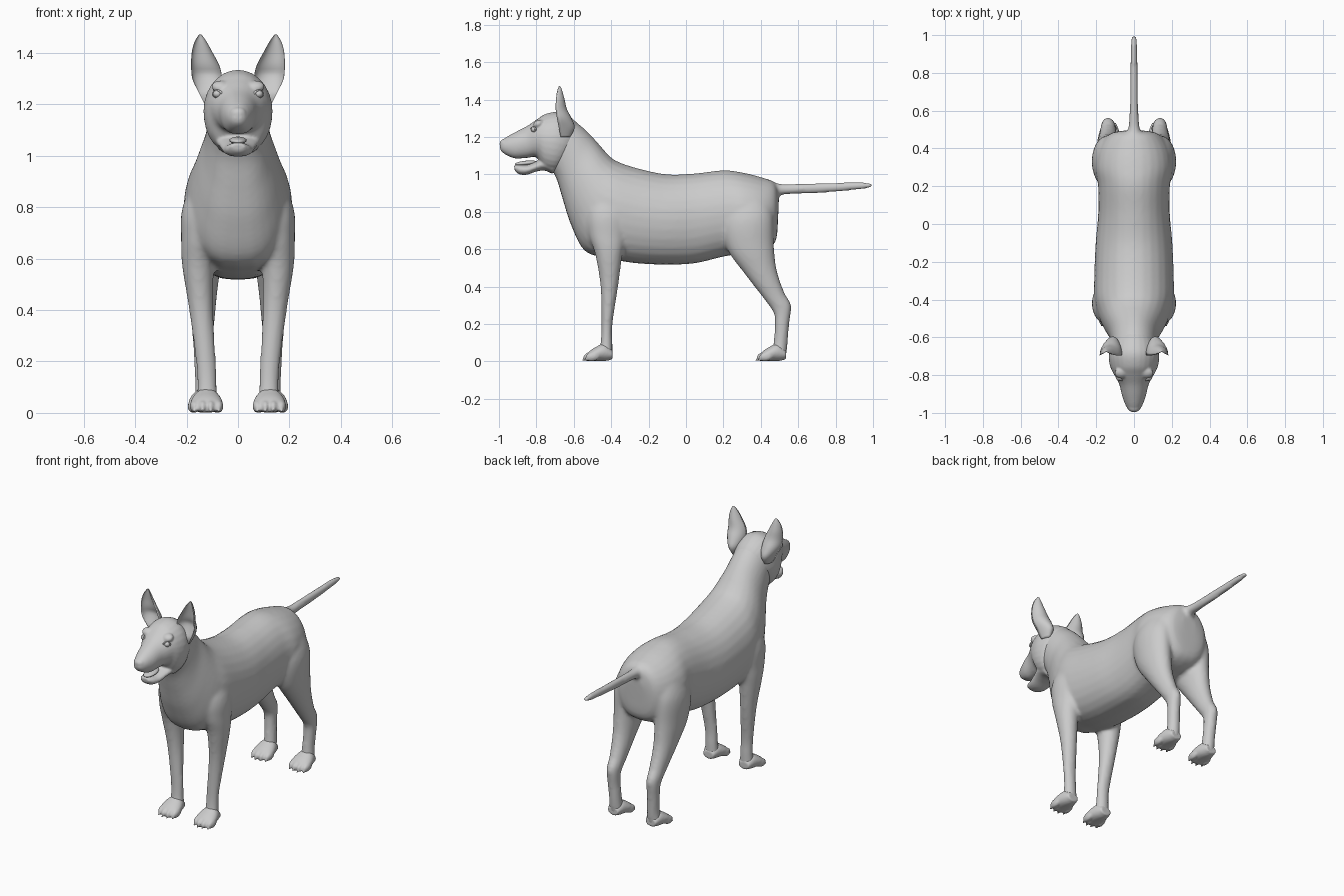
import bpy, bmesh, math
from mathutils import Vector, Matrix

coat = bpy.data.materials.new("grey_coat")
coat.diffuse_color = (0.6, 0.6, 0.6, 1)


def spline(rows, steps):
    """Catmull-Rom interpolation of the stations of a loft."""
    out = []
    for i in range(len(rows) - 1):
        p = [rows[max(0, min(len(rows) - 1, i + k))] for k in (-1, 0, 1, 2)]
        for s in range(steps):
            t = s / steps
            out.append([0.5 * (2 * b + (c - a) * t + (2 * a - 5 * b + 4 * c - d) * t * t
                        + (3 * b - a - 3 * c + d) * t ** 3) for a, b, c, d in zip(*p)])
    return out + [list(rows[-1])]


def skin(bm, rings):
    """Bridge rings of points and cap both ends."""
    vs = [[bm.verts.new(p) for p in r] for r in rings]
    n = len(vs[0])
    for a, b in zip(vs, vs[1:]):
        for i in range(n):
            bm.faces.new((a[i], a[(i + 1) % n], b[(i + 1) % n], b[i]))
    bm.faces.new(vs[0])
    bm.faces.new(vs[-1])


def loft(bm, rows, side=1, steps=5, n=28, boxy=1.0):
    """Stations: edge point A (y, z), edge point B (y, z), centre x, half width."""
    rings = []
    for ya, za, yb, zb, cx, hw in spline(rows, steps):
        ring = []
        for i in range(n):
            t = 2 * math.pi * i / n
            c, s = math.cos(t), math.sin(t)
            w = abs(s) ** (boxy if c < 0 else 1) * (1 if s > 0 else -1)
            ring.append((side * (cx + max(hw, .002) * w),
                         (ya + yb) / 2 + (ya - yb) / 2 * c, (za + zb) / 2 + (za - zb) / 2 * c))
        rings.append(ring)
    skin(bm, rings)


def ball(bm, loc, size, pitch=0):
    m = Matrix.Translation(loc) @ Matrix.Rotation(pitch, 4, 'X') @ Matrix.Diagonal((*size, 1))
    bmesh.ops.create_uvsphere(bm, u_segments=16, v_segments=10, radius=1, matrix=m)


def finish(name, bm, voxel=0, smooth=0):
    bmesh.ops.recalc_face_normals(bm, faces=bm.faces)
    me = bpy.data.meshes.new(name)
    bm.to_mesh(me)
    bm.free()
    me.materials.append(coat)
    me.shade_smooth()
    ob = bpy.data.objects.new(name, me)
    bpy.context.collection.objects.link(ob)
    if voxel:  # fuse overlapping volumes into one skin
        r = ob.modifiers.new("fuse", 'REMESH')
        r.mode, r.voxel_size, r.use_smooth_shade = 'VOXEL', voxel, True
        s = ob.modifiers.new("soften", 'SMOOTH')
        s.factor, s.iterations = 0.5, smooth
    return ob


# Torso and neck, from rump to nape
bm = bmesh.new()
loft(bm, [(.497, .88, .492, .76, 0, .05), (.475, .955, .478, .64, 0, .13),
          (.40, .985, .41, .59, 0, .185), (.30, 1.01, .30, .575, 0, .205),
          (.20, 1.022, .20, .56, 0, .19), (.05, 1.005, .05, .525, 0, .19),
          (-.10, 1.0, -.10, .517, 0, .203), (-.25, 1.03, -.27, .525, 0, .21),
          (-.37, 1.07, -.41, .55, 0, .21), (-.42, 1.11, -.54, .59, 0, .19),
          (-.46, 1.155, -.615, .73, 0, .16), (-.50, 1.20, -.66, .87, 0, .132),
          (-.545, 1.245, -.69, .97, 0, .12), (-.60, 1.29, -.72, 1.03, 0, .115)], boxy=.75)
# Tail
loft(bm, [(.42, .98, .44, .86, 0, .05), (.50, .95, .50, .888, 0, .032),
          (.60, .95, .60, .895, 0, .023), (.75, .955, .75, .902, 0, .021),
          (.92, .958, .92, .918, 0, .019), (.985, .954, .985, .928, 0, .014),
          (1.0, .947, 1.0, .936, 0, .007)])
for side in (-1, 1):
    # Front leg with shoulder
    loft(bm, [(-.49, .96, -.34, .96, .10, .05), (-.53, .80, -.31, .80, .138, .078),
              (-.52, .68, -.32, .66, .148, .073), (-.485, .57, -.34, .57, .155, .062),
              (-.457, .40, -.363, .40, .143, .047), (-.452, .20, -.393, .20, .125, .039),
              (-.457, .10, -.393, .10, .12, .038), (-.47, .03, -.393, .02, .12, .045)], side)
    # Hind leg with thigh and hock
    loft(bm, [(.22, .90, .43, .90, .10, .07), (.19, .75, .465, .78, .135, .085),
              (.22, .60, .47, .62, .14, .077), (.32, .46, .485, .49, .14, .06),
              (.42, .33, .525, .37, .137, .045), (.468, .26, .562, .30, .137, .038),
              (.475, .20, .552, .20, .135, .036), (.468, .10, .544, .10, .13, .036),
              (.455, .03, .535, .02, .13, .043)], side)
finish("body", bm, .011, 6)

# Paws with four toes each
for name, y, x in (("front_paw", -.555, .122), ("hind_paw", .372, .13)):
    for side, tag in ((-1, "left"), (1, "right")):
        bm = bmesh.new()
        loft(bm, [(y + .162, .06, y + .162, .012, x, .035), (y + .12, .095, y + .13, .003, x, .05),
                  (y + .075, .078, y + .08, .002, x, .062), (y + .04, .055, y + .04, .002, x, .058),
                  (y + .018, .028, y + .018, .004, x, .04)], side)
        for k in (-1.5, -.5, .5, 1.5):
            ty = y + .045 + .012 * (abs(k) - .5)
            ball(bm, (side * x + k * .031, ty, .026), (.019, .04, .025), .2)
            ball(bm, (side * x + k * .032, ty - .036, .009), (.006, .011, .006), .3)
        finish(tag + "_" + name, bm, .006, 3)

# Head with upper muzzle, cheeks, brows, nose pad, lower jaw
bm = bmesh.new()
loft(bm, [(-.56, 1.25, -.64, 1.06, 0, .09), (-.61, 1.30, -.69, 1.02, 0, .122),
          (-.68, 1.333, -.725, 1.015, 0, .134), (-.75, 1.323, -.765, 1.035, 0, .125),
          (-.80, 1.292, -.80, 1.09, 0, .104), (-.85, 1.258, -.85, 1.088, 0, .078),
          (-.91, 1.227, -.91, 1.085, 0, .063), (-.962, 1.198, -.95, 1.098, 0, .046),
          (-.988, 1.175, -.978, 1.115, 0, .03), (-.997, 1.155, -.992, 1.13, 0, .014)], boxy=.7)
loft(bm, [(-.70, 1.10, -.71, 1.00, 0, .085), (-.76, 1.09, -.755, 1.02, 0, .085),
          (-.80, 1.07, -.80, 1.015, 0, .073), (-.85, 1.052, -.85, .998, 0, .06),
          (-.895, 1.052, -.89, 1.0, 0, .046), (-.92, 1.05, -.915, 1.018, 0, .026)], boxy=.8)
ball(bm, (0, -.972, 1.165), (.033, .026, .024), .5)
for side in (-1, 1):
    ball(bm, (side * .068, -.79, 1.27), (.036, .03, .02), .5)
finish("head", bm, .0065, 4)

# Tongue
bm = bmesh.new()
ball(bm, (0, -.855, 1.06), (.034, .06, .013), .1)
finish("tongue", bm)

for side, tag in ((-1, "left"), (1, "right")):
    # Eye with lids
    bm = bmesh.new()
    ball(bm, (side * .08, -.812, 1.24), (.017, .017, .015))
    rim = []
    face = Matrix.Translation((side * .08, -.816, 1.24)) @ Matrix.Rotation(side * .6, 4, 'Z')
    for i in range(21):
        t = 2 * math.pi * i / 20
        rim.append([face @ Vector(((.02 + .004 * math.cos(u)) * math.cos(t), .005 * math.sin(u),
                    (.013 + .004 * math.cos(u)) * math.sin(t))) for u in (0, 1.05, 2.1, 3.14, 4.2, 5.24)])
    skin(bm, rim)
    finish(tag + "_eye", bm)

    # Cupped ear: height, inner x, outer x, front y, depth
    bm = bmesh.new()
    rings = []
    for z, xi, xo, y, d in spline([(1.20, .09, .13, -.67, .05), (1.25, .07, .155, -.68, .085),
                                   (1.30, .062, .178, -.69, .078), (1.35, .072, .182, -.697, .06),
                                   (1.40, .098, .18, -.695, .046), (1.44, .12, .17, -.69, .03),
                                   (1.465, .137, .156, -.682, .014), (1.472, .144, .15, -.678, .004)], 4):
        ring = []
        for i in range(24):
            t = 2 * math.pi * i / 24
            s = math.sin(t)
            depth = s if s > 0 else -s * min(.65, max(0, (z - 1.24) * 8))
            ring.append((side * ((xi + xo) / 2 + (xo - xi) / 2 * math.cos(t)), y + d * depth, z))
        rings.append(ring)
    skin(bm, rings)
    finish(tag + "_ear", bm)
